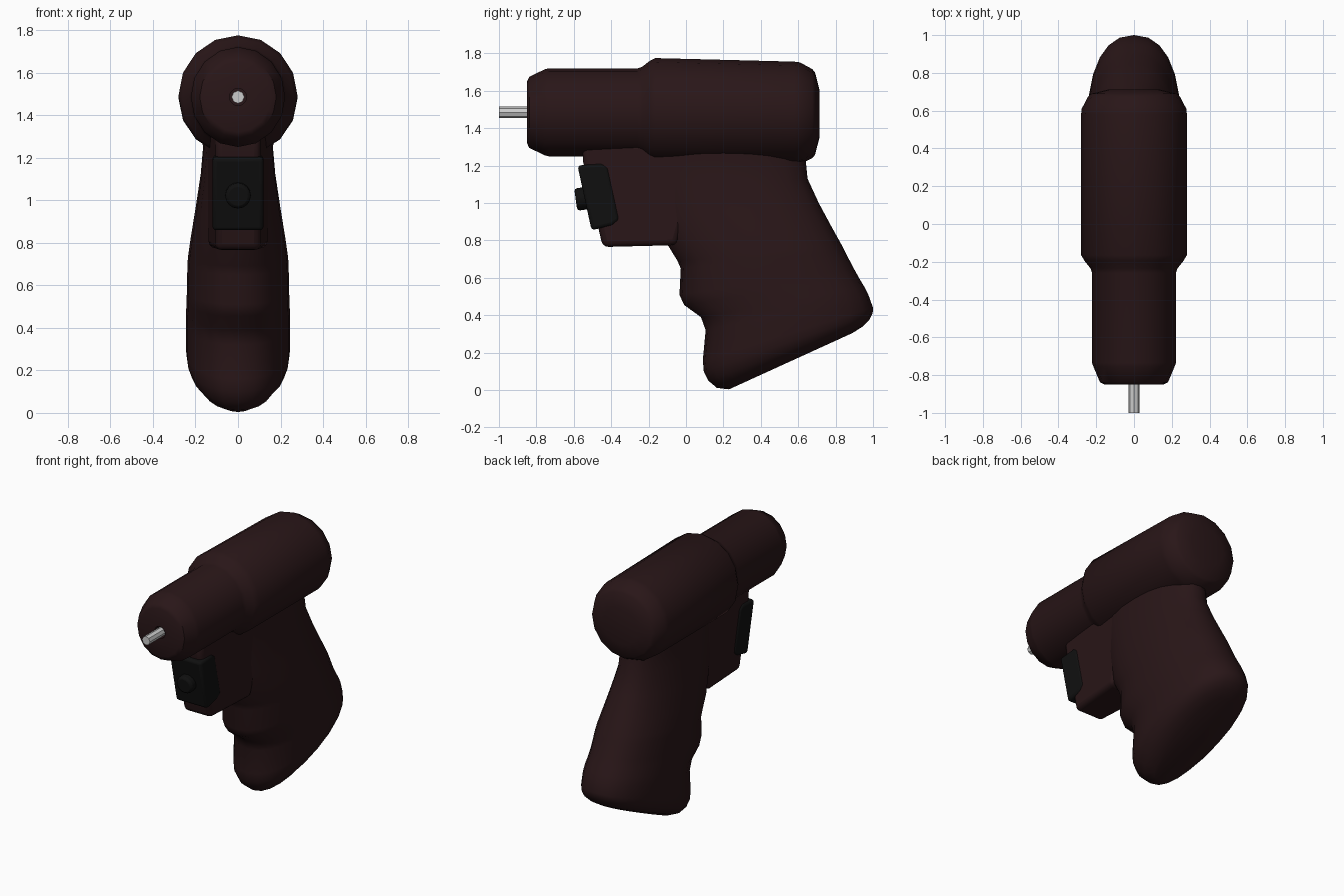
import bpy, bmesh, math

if "Cube" in bpy.data.objects:
    bpy.data.objects.remove(bpy.data.objects["Cube"])


def material(name, rgb):
    m = bpy.data.materials.new(name)
    m.diffuse_color = (*rgb, 1)
    m.use_nodes = True
    m.node_tree.nodes["Principled BSDF"].inputs["Base Color"].default_value = m.diffuse_color
    return m


BROWN = material("dark_brown", (0.022, 0.008, 0.009))
BLACK = material("black", (0.005, 0.005, 0.005))


def finish(name, bm, mat=None, angle=40, bevel=0.0, segments=2):
    bmesh.ops.recalc_face_normals(bm, faces=bm.faces)
    me = bpy.data.meshes.new(name)
    bm.to_mesh(me)
    bm.free()
    ob = bpy.data.objects.new(name, me)
    bpy.context.collection.objects.link(ob)
    if mat:
        me.materials.append(mat)
    if bevel:
        b = ob.modifiers.new("bevel", "BEVEL")
        b.width, b.segments, b.limit_method = bevel, segments, "ANGLE"
    bpy.ops.object.select_all(action="DESELECT")
    ob.select_set(True)
    bpy.context.view_layer.objects.active = ob
    bpy.ops.object.shade_smooth_by_angle(angle=math.radians(angle))
    return ob


def loft(name, rings, mat=None, angle=40):
    """Skin a list of closed point rings and cap both ends."""
    bm = bmesh.new()
    loops = [[bm.verts.new(p) for p in r] for r in rings]
    n = len(loops[0])
    for a, b in zip(loops, loops[1:]):
        for i in range(n):
            j = (i + 1) % n
            bm.faces.new((a[i], a[j], b[j], b[i]))
    bm.faces.new(loops[0])
    bm.faces.new(loops[-1])
    return finish(name, bm, mat, angle)


def barrel_ring(y, zc, rx, rz, n=16):
    return [(rx * math.sin(2 * math.pi * i / n), y,
             zc + rz * math.cos(2 * math.pi * i / n)) for i in range(n)]


def grip_ring(fy, fz, by, bz, w, n=24, power=2.3):
    """Tilted superellipse between a front point and a back point."""
    pts = []
    for i in range(n):
        a = 2 * math.pi * i / n
        c, s = math.cos(a), math.sin(a)
        u = math.copysign(abs(c) ** (2 / power), c)
        v = math.copysign(abs(s) ** (2 / power), s)
        t = (1 - u) / 2
        pts.append((w * v, fy + (by - fy) * t, fz + (bz - fz) * t))
    return pts


def prism(name, profile, width, mat, bevel, segments=3):
    """Extrude a side profile; width(y) gives the half width."""
    bm = bmesh.new()
    left = [bm.verts.new((-width(y), y, z)) for y, z in profile]
    right = [bm.verts.new((width(y), y, z)) for y, z in profile]
    bm.faces.new(left)
    bm.faces.new(right[::-1])
    for i in range(len(left)):
        j = (i + 1) % len(left)
        bm.faces.new((left[i], left[j], right[j], right[i]))
    return finish(name, bm, mat, 40, bevel, segments)


# Motor body: recessed nose, front barrel, step, wide rear and rounded back
body = [(-0.80, 1.485, .04, .04), (-0.85, 1.485, .04, .04),
        (-0.85, 1.485, .155, .165), (-0.838, 1.485, .18, .19),
        (-0.755, 1.485, .215, .23), (-0.735, 1.485, .222, .235),
        (-0.26, 1.485, .222, .235), (-0.235, 1.485, .23, .243),
        (-0.195, 1.487, .262, .272), (-0.165, 1.49, .28, .285),
        (0.58, 1.481, .28, .275), (0.61, 1.48, .277, .272),
        (0.675, 1.478, .243, .238), (0.69, 1.478, .225, .22),
        (0.713, 1.478, .13, .13)]
loft("motor_body", [barrel_ring(*r) for r in body], BROWN)

# Grip: front y, z, back y, z, half width
grip = [(-.25, 1.38, .60, 1.38, .17), (-.23, 1.25, .64, 1.23, .165),
        (-.20, 1.12, .65, 1.13, .175), (-.15, .92, .71, 1.0, .20),
        (-.10, .78, .78, .87, .222), (-.045, .69, .83, .78, .235),
        (-.028, .65, .85, .74, .238), (-.035, .51, .90, .645, .24),
        (-.01, .455, .925, .60, .242), (.08, .39, .955, .55, .244),
        (.105, .32, .975, .51, .245), (.09, .16, 1.0, .44, .245),
        (.095, .10, .998, .41, .24), (.12, .05, .98, .375, .222),
        (.165, .012, .945, .34, .18), (.23, .004, .89, .305, .11)]
loft("grip", [grip_ring(*r) for r in grip], BROWN, 60)

# Trigger housing, widening towards the grip
prism("trigger_housing",
      [(-.555, 1.32), (-.55, 1.22), (-.445, .765), (-.05, .775), (.1, 1.32)],
      lambda y: .105 + .1 * max(0, y + .4), BROWN, 0.03)

# Trigger and its round button
prism("trigger",
      [(-.58, 1.20), (-.45, 1.213), (-.415, 1.19), (-.353, .91),
       (-.395, .88), (-.505, .855)],
      lambda y: .12, BLACK, 0.018)
bm = bmesh.new()
bmesh.ops.create_cone(bm, cap_ends=True, segments=16, radius1=.06, radius2=.06, depth=.1)
button = finish("trigger_button", bm, BLACK, 40, 0.015)
button.location = (0, -.54, 1.025)
button.rotation_euler = (math.radians(90 + 8), 0, 0)

# Drive shaft
loft("drive_shaft", [barrel_ring(y, 1.485, r, r, 8)
                     for y, r in ((-1.0, .03), (-.78, .03))], None, 30)
